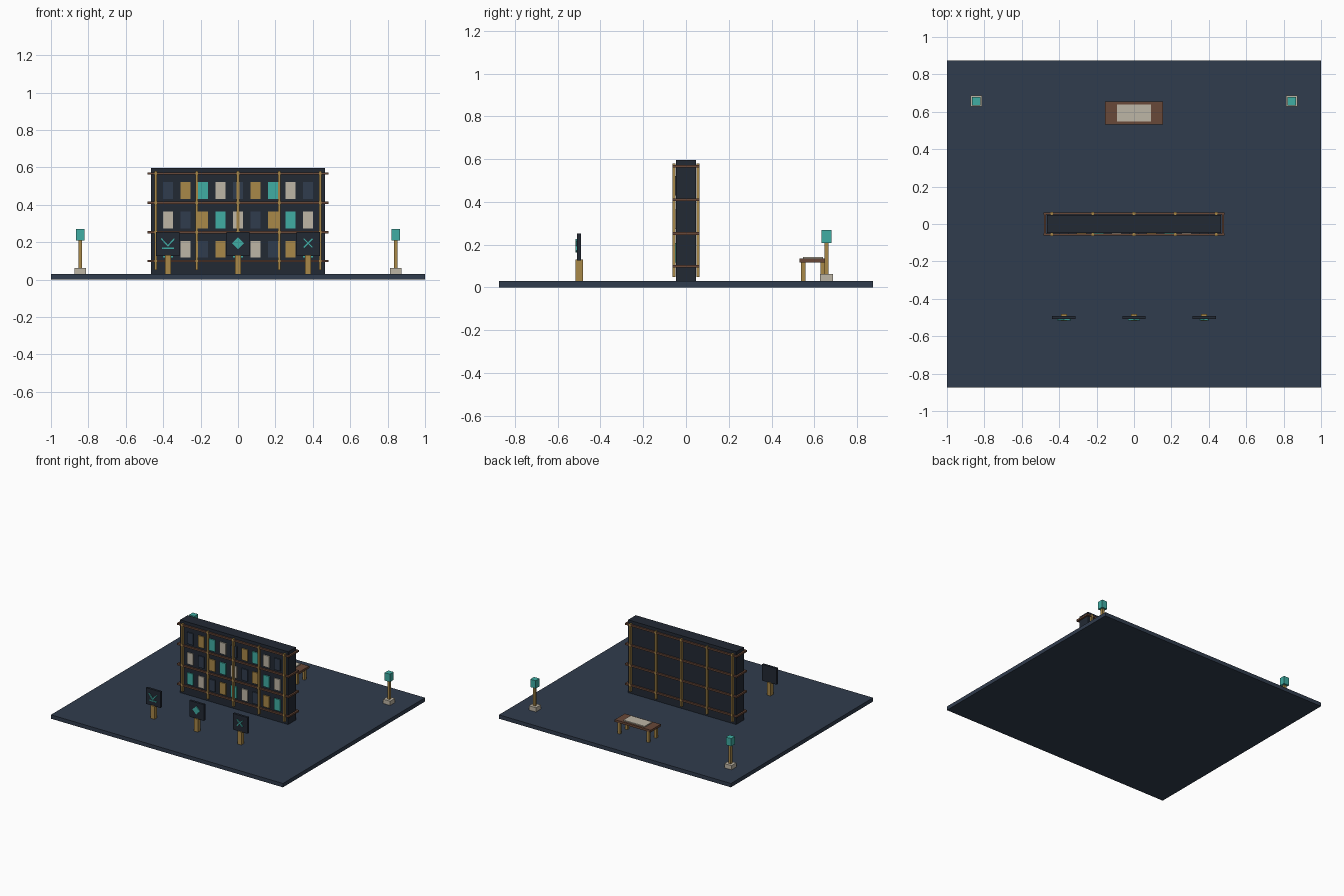
import bpy
from math import radians

if "Cube" in bpy.data.objects:
    bpy.data.objects.remove(bpy.data.objects["Cube"])


def material(name, rgb):
    m = bpy.data.materials.new(name)
    lin = [((c / 255 + 0.055) / 1.055) ** 2.4 for c in rgb]
    m.diffuse_color = (*lin, 1)
    m.use_nodes = True
    m.node_tree.nodes["Principled BSDF"].inputs["Base Color"].default_value = m.diffuse_color
    return m


SLATE = material("slate", (48, 60, 77))
DARK = material("dark", (34, 41, 52))
GOLD = material("gold", (168, 136, 72))
TEAL = material("teal", (64, 174, 164))
CREAM = material("cream", (190, 182, 166))
BROWN = material("brown", (104, 72, 56))


def box(name, center, size, mat, turn=0):
    """Box by centre and size, optionally turned about the y axis."""
    bpy.ops.mesh.primitive_cube_add(size=1, location=center,
                                    rotation=(0, radians(turn), 0))
    ob = bpy.context.object
    ob.name = name
    ob.scale = size
    ob.data.materials.append(mat)
    return ob


def upright(name, x, y, z0, z1, sx, sy, mat):
    """Box standing between two heights."""
    return box(name, (x, y, (z0 + z1) / 2), (sx, sy, z1 - z0), mat)


# Ground slab and wall
upright("ground", 0, 0, 0, 0.03, 2, 1.75, SLATE)
upright("wall", 0, 0, 0.03, 0.597, 0.932, 0.094, DARK)

# Scaffold rails around the wall, and posts on both faces
for z in (0.099, 0.252, 0.41, 0.567):
    for s in (-1, 1):
        box("long_rail", (0, s * 0.056, z), (0.966, 0.013, 0.013), BROWN)
        box("end_rail", (s * 0.476, 0, z), (0.013, 0.112, 0.013), BROWN)
for i in range(-2, 3):
    for s in (-1, 1):
        upright("scaffold_post", i * 0.22, s * 0.056, 0.05, 0.58,
                0.014, 0.014, GOLD)

# Coloured tiles on the front
cycle = (SLATE, GOLD, TEAL, CREAM)
for row, z in enumerate((0.476, 0.319, 0.162)):
    for col in range(9):
        box("wall_tile", ((col - 4) * 0.0938, -0.049, z),
            (0.053, 0.012, 0.09), cycle[(col - row) % 4])

# Three signs
for x in (-0.375, 0, 0.375):
    upright("sign_post", x, -0.5, 0.03, 0.13, 0.033, 0.035, GOLD)
    upright("sign_board", x, -0.5, 0.127, 0.253, 0.125, 0.018, DARK)

# Sign symbols: chevron with underline, diamond, cross
EY, EZ = -0.512, 0.195
for s in (-1, 1):
    box("chevron_stroke", (-0.375 + s * 0.017, EY, EZ + 0.004),
        (0.007, 0.008, 0.054), TEAL, s * 42)
    box("cross_stroke", (0.375, EY, EZ), (0.007, 0.008, 0.066), TEAL, s * 45)
box("underline", (-0.375, EY, 0.167), (0.064, 0.008, 0.007), TEAL)
box("diamond", (0, EY, EZ), (0.045, 0.008, 0.045), TEAL, 45)

# Table with a sheet behind the wall
upright("table_top", 0, 0.594, 0.118, 0.135, 0.31, 0.124, BROWN)
upright("sheet", 0, 0.594, 0.135, 0.143, 0.184, 0.092, CREAM)
for sx in (-1, 1):
    for sy in (-1, 1):
        upright("table_leg", sx * 0.125, 0.594 + sy * 0.045, 0.03, 0.12,
                0.02, 0.02, GOLD)

# Lamps
for s in (-1, 1):
    upright("lamp_base", s * 0.843, 0.657, 0.03, 0.063, 0.06, 0.06, CREAM)
    upright("lamp_post", s * 0.843, 0.657, 0.06, 0.21, 0.019, 0.019, GOLD)
    upright("lamp_head", s * 0.843, 0.657, 0.208, 0.269, 0.046, 0.046, TEAL)
